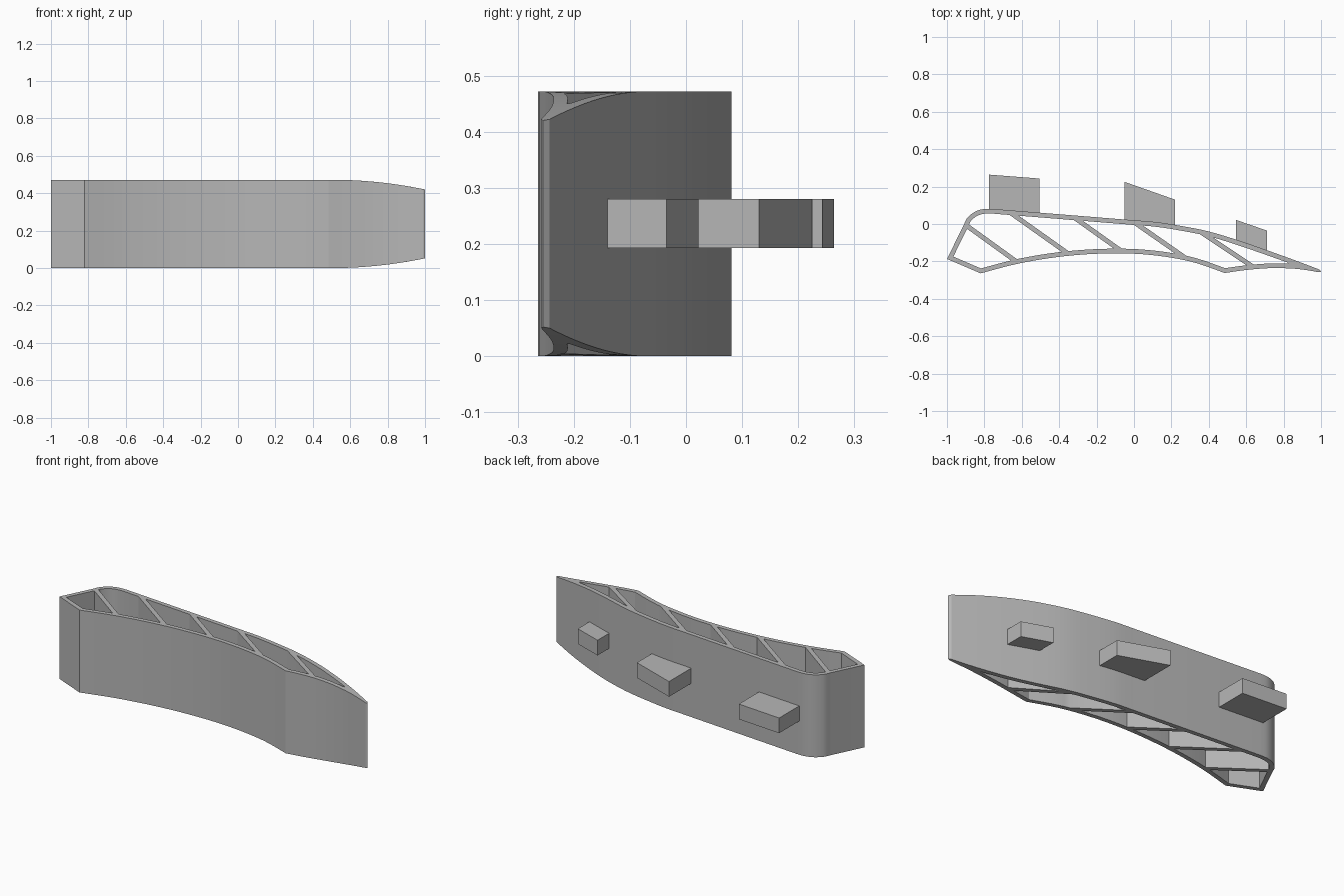
import bpy, bmesh, math
from mathutils import Vector

if "Cube" in bpy.data.objects:
    bpy.data.objects.remove(bpy.data.objects["Cube"])

HEIGHT, WALL, STRUT = 0.472, 0.025, 0.025

grey = bpy.data.materials.new("plain grey")
grey.use_nodes = True
grey.diffuse_color = (0.47, 0.47, 0.47, 1)
grey.node_tree.nodes["Principled BSDF"].inputs["Base Color"].default_value = grey.diffuse_color


def smooth_chain(points, steps=6):
    """Sample a smooth curve through the points."""
    p = [Vector(q) for q in points]
    p = [p[0]] + p + [p[-1]]
    out = []
    for a, b, c, d in zip(p, p[1:], p[2:], p[3:]):
        for i in range(steps):
            t = i / steps
            out.append(0.5 * (2 * b + (c - a) * t + (2 * a - 5 * b + 4 * c - d) * t ** 2
                              + (3 * b - a - 3 * c + d) * t ** 3))
    return out + [p[-1]]


def inset(poly, dist):
    """Mitred inward offset of a counter-clockwise outline."""
    out = []
    for i, p in enumerate(poly):
        e1 = (p - poly[i - 1]).normalized()
        e2 = (poly[(i + 1) % len(poly)] - p).normalized()
        n1, n2 = Vector((-e1.y, e1.x)), Vector((-e2.y, e2.x))
        out.append(p + (n1 + n2) * dist / (1 + n1.dot(n2)))
    return out


def clip(poly, point, normal):
    """Keep the part of the outline on the normal's side of a line."""
    out = []
    for a, b in zip(poly, poly[1:] + poly[:1]):
        da, db = (a - point).dot(normal), (b - point).dot(normal)
        if da >= 0:
            out.append(a)
        if (da >= 0) != (db >= 0):
            out.append(a.lerp(b, da / (da - db)))
    return out


def prism(name, loops, z_range):
    """Fill outline and holes, then extrude between heights given by x."""
    bm = bmesh.new()
    for loop in loops:
        vs = [bm.verts.new((p.x, p.y, 0)) for p in loop]
        for a, b in zip(vs, vs[1:] + vs[:1]):
            bm.edges.new((a, b))
    bmesh.ops.triangle_fill(bm, edges=bm.edges[:], use_beauty=True)
    bottom = bm.verts[:]
    ext = bmesh.ops.extrude_face_region(bm, geom=bm.faces[:], use_keep_orig=True)
    top = [g for g in ext["geom"] if isinstance(g, bmesh.types.BMVert)]
    for v in bottom:
        v.co.z = z_range(v.co.x)[0]
    for v in top:
        v.co.z = z_range(v.co.x)[1]
    bmesh.ops.recalc_face_normals(bm, faces=bm.faces[:])
    for f in bm.faces:
        f.smooth = True
    mesh = bpy.data.meshes.new(name)
    bm.to_mesh(mesh)
    bm.free()
    mesh.set_sharp_from_angle(angle=math.radians(25))
    mesh.materials.append(grey)
    obj = bpy.data.objects.new(name, mesh)
    bpy.context.collection.objects.link(obj)
    return obj


# Outline of the curved body
belly = smooth_chain([(-0.82, -0.264), (-0.61, -0.21), (-0.37, -0.172), (-0.13, -0.157),
                      (0.085, -0.165), (0.30, -0.2), (0.485, -0.262)])
tail_under = smooth_chain([(0.485, -0.262), (0.6, -0.246), (0.73, -0.236),
                           (0.87, -0.24), (0.99, -0.258)])
back = smooth_chain([(0, 0.02), (0.12, 0.01), (0.25, -0.01), (0.4, -0.04), (0.55, -0.085),
                     (0.71, -0.14), (0.85, -0.19), (0.99, -0.243)])
nose = smooth_chain([(-0.91, -0.005), (-0.893, 0.03), (-0.855, 0.063), (-0.81, 0.079), (-0.76, 0.081)])
outline = ([Vector((-1, -0.187))] + belly + tail_under[1:] + [Vector((1, -0.255))]
           + back[::-1] + nose[::-1])

# Inner wall, stopping where the tail becomes solid
inner = [q for p, q in zip(outline, inset(outline, WALL)) if p.x < 0.83]

# Diagonal struts as lines from the back wall to the belly
struts = [((-0.90, -0.005), (-0.63, -0.2)), ((-0.66, 0.06), (-0.35, -0.16)),
          ((-0.32, 0.035), (-0.06, -0.15)), ((0.0, 0.01), (0.28, -0.185)),
          ((0.36, -0.045), (0.63, -0.225))]

# Pockets are the spaces left between the struts
pockets = []
for i in range(len(struts) + 1):
    pocket = inner
    for index, side in ((i - 1, 1), (i, -1)):
        if 0 <= index < len(struts):
            a, b = (Vector(q) for q in struts[index])
            d = (b - a).normalized()
            normal = Vector((-d.y, d.x)) * side
            pocket = clip(pocket, a + normal * STRUT / 2, normal)
    pockets.append([p for j, p in enumerate(pocket) if (p - pocket[j - 1]).length > 1e-4])


def body_heights(x):
    """The top and bottom edges curve inward toward the tail."""
    taper = 0.052 * (max(0, x - 0.5) / 0.5) ** 2
    return taper, HEIGHT - taper


prism("ribbed_body", [outline] + pockets, body_heights)

# Mounting blocks: left x, right x, base and outer y at each end
blocks = [("nose_block", -0.775, -0.505, 0.07, 0.05, 0.264, 0.243),
          ("middle_block", -0.05, 0.22, 0.014, -0.015, 0.225, 0.13),
          ("tail_block", 0.545, 0.71, -0.093, -0.15, 0.022, -0.035)]
for name, x0, x1, base0, base1, tip0, tip1 in blocks:
    corners = [Vector(c) for c in ((x0, base0), (x1, base1), (x1, tip1), (x0, tip0))]
    prism(name, [corners], lambda x: (0.193, 0.28))
